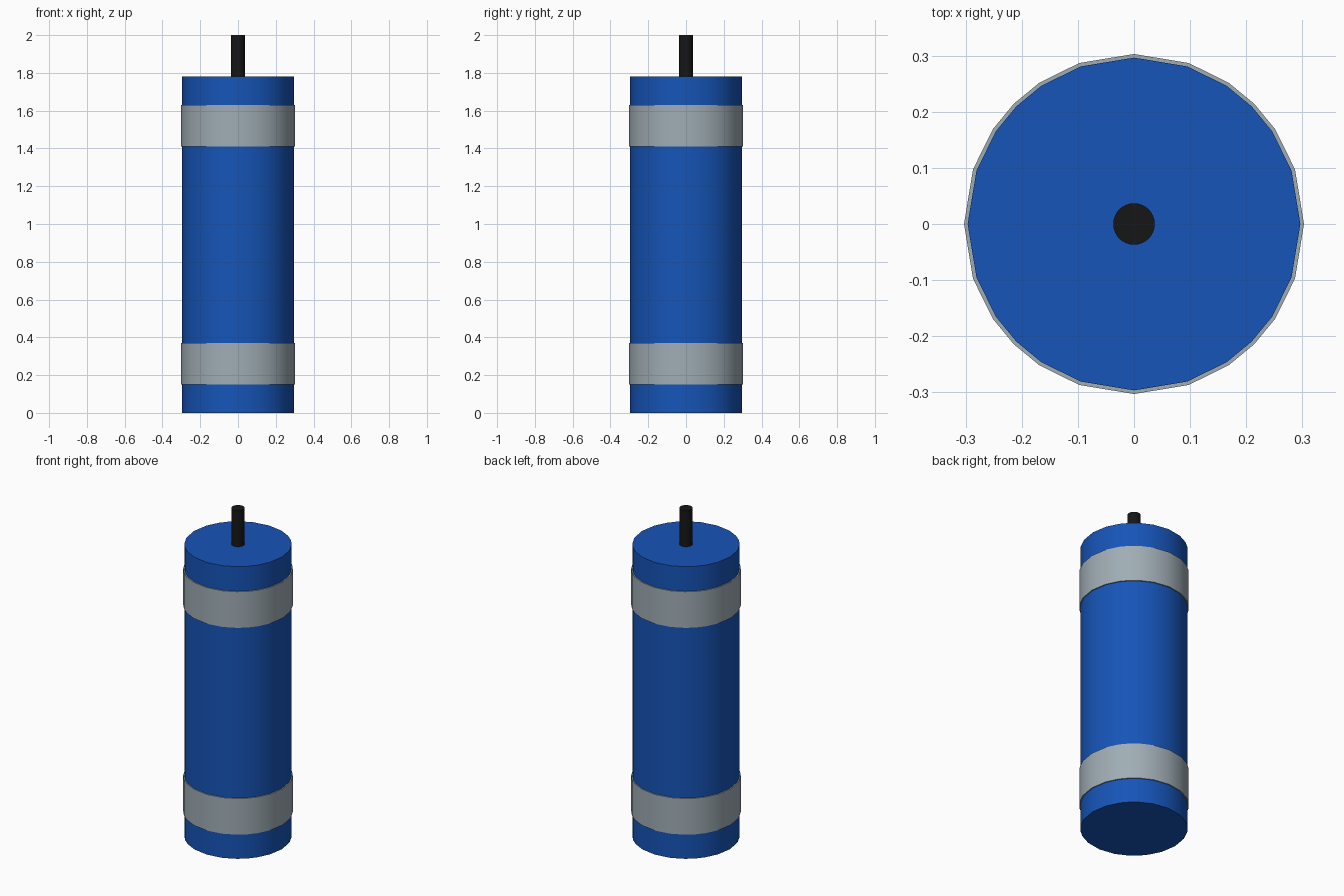
import bpy, bmesh, math

if "Cube" in bpy.data.objects:
    bpy.data.objects.remove(bpy.data.objects["Cube"])

def material(name, rgb):
    m = bpy.data.materials.new(name)
    m.diffuse_color = (*rgb, 1)
    m.use_nodes = True
    m.node_tree.nodes["Principled BSDF"].inputs["Base Color"].default_value = m.diffuse_color
    return m

# unevenly spaced 24-sided outline of the casing and its bands
STEPS = [0, 18.8, 34, 45, 56, 71.2]
CASING = [math.radians(q * 90 + a) for q in range(4) for a in STEPS]
ROUND = [math.tau * i / 32 for i in range(32)]

def cylinder(name, angles, radius, z0, z1, mat):
    bm = bmesh.new()
    ring = [bm.verts.new((radius * math.cos(a), radius * math.sin(a), z0)) for a in angles]
    base = bm.faces.new(ring)
    top = bmesh.ops.extrude_face_region(bm, geom=[base], use_keep_orig=True)["geom"]
    bmesh.ops.translate(bm, vec=(0, 0, z1 - z0),
                        verts=[g for g in top if isinstance(g, bmesh.types.BMVert)])
    bmesh.ops.recalc_face_normals(bm, faces=bm.faces)
    me = bpy.data.meshes.new(name)
    bm.to_mesh(me)
    bm.free()
    me.materials.append(mat)
    ob = bpy.data.objects.new(name, me)
    bpy.context.collection.objects.link(ob)
    bpy.ops.object.select_all(action='DESELECT')
    ob.select_set(True)
    bpy.context.view_layer.objects.active = ob
    bpy.ops.object.shade_smooth_by_angle(angle=math.radians(40))
    return ob

blue = material("blue", (0.008, 0.09, 0.48))
grey = material("band_grey", (0.35, 0.42, 0.46))
black = material("black", (0.008, 0.008, 0.008))

# main casing
cylinder("casing", CASING, 0.2965, 0, 1.78, blue)

# raised bands near both ends
for name, z in (("lower_band", 0.15), ("upper_band", 1.41)):
    cylinder(name, CASING, 0.303, z, z + 0.22, grey)

# rod standing on the top
cylinder("rod", ROUND, 0.037, 1.77, 2.0, black)
